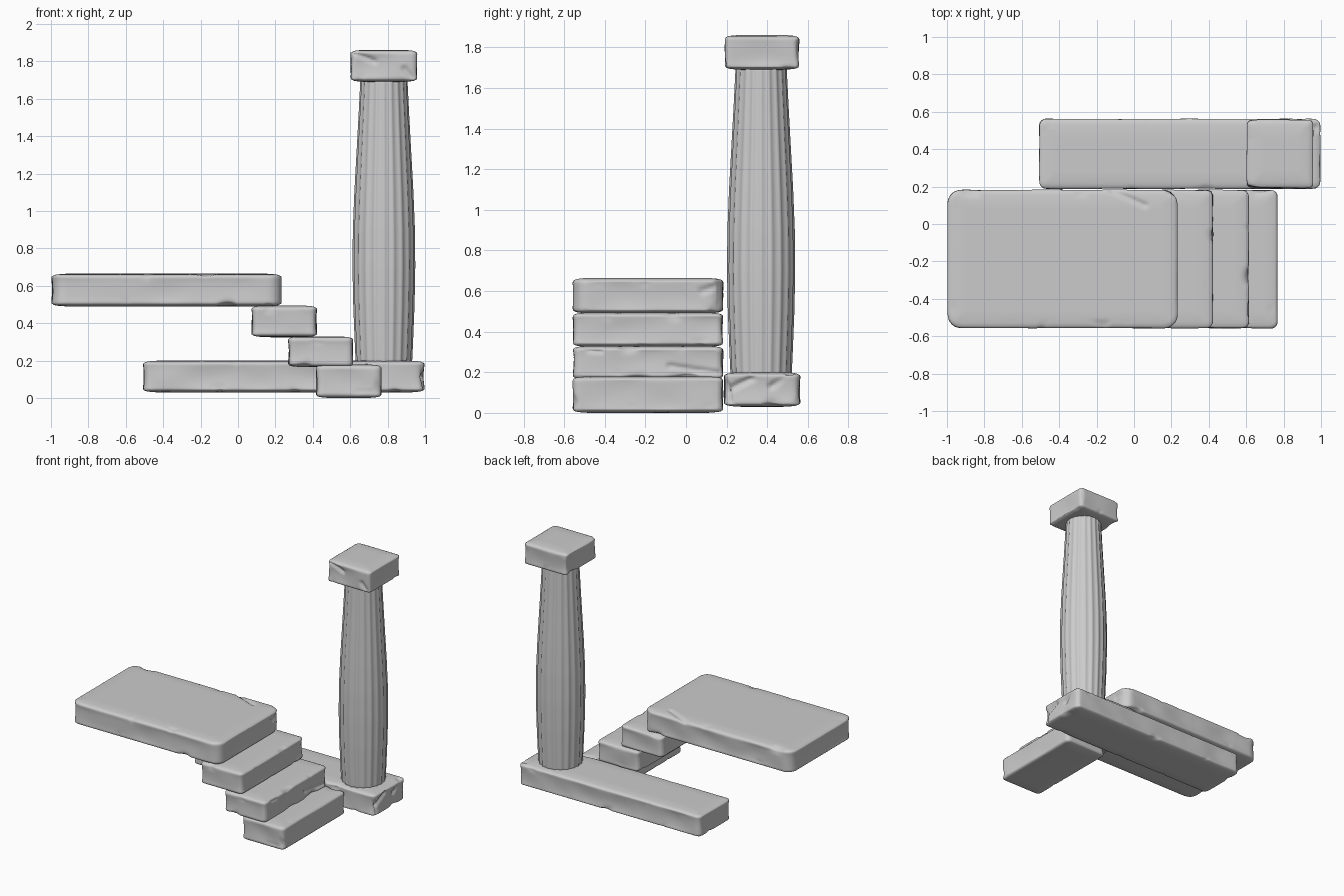
import bpy, bmesh, math
from mathutils import Vector, noise
from mathutils.geometry import intersect_point_line

if "Cube" in bpy.data.objects:
    bpy.data.objects.remove(bpy.data.objects["Cube"])


def add_object(name, bm):
    mesh = bpy.data.meshes.new(name)
    bm.to_mesh(mesh)
    bm.free()
    ob = bpy.data.objects.new(name, mesh)
    bpy.context.collection.objects.link(ob)
    return ob


def smooth(ob):
    for p in ob.data.polygons:
        p.use_smooth = True


def slab(name, lo, hi, corner=0.04, cracks=()):
    """Worn stone block; cracks are (start, end, width, depth) in world space."""
    lo, hi = Vector(lo), Vector(hi)
    mid, half = (lo + hi) / 2, (hi - lo) / 2
    bm = bmesh.new()
    bmesh.ops.create_cube(bm, size=2)
    bmesh.ops.scale(bm, vec=half, verts=bm.verts)
    upright = [e for e in bm.edges if abs(e.verts[0].co.z - e.verts[1].co.z) > 0.01]
    bmesh.ops.bevel(bm, geom=upright, offset=corner, segments=5, profile=0.5, affect='EDGES')
    rims = [e for e in bm.edges if e.calc_face_angle(0) > 1]
    bmesh.ops.bevel(bm, geom=rims, offset=0.02, segments=3, profile=0.5, affect='EDGES')
    ob = add_object(name, bm)
    ob.location = mid

    # even dense skin for the weathering
    mod = ob.modifiers.new("skin", 'REMESH')
    mod.mode = 'VOXEL'
    mod.voxel_size = 0.011
    dg = bpy.context.evaluated_depsgraph_get()
    skin = bpy.data.meshes.new_from_object(ob.evaluated_get(dg))
    ob.modifiers.clear()
    ob.data = skin
    skin.name = name

    normals = [v.normal.copy() for v in skin.vertices]
    for v, n in zip(skin.vertices, normals):
        p = v.co.copy()
        w = p + mid
        gap = Vector((half.x - abs(p.x), half.y - abs(p.y), half.z - abs(p.z)))
        side = 1 - abs(n.z)
        # hollowed sides, uneven along their length
        wave = 0.6 + 0.8 * noise.noise(w * 5)
        inward = 0.012 * side * (1 - (p.z / half.z) ** 2) * wave
        # horizontal faces fall away gently towards the rim
        rim = max(0, 1 - min(gap.x, gap.y) / 0.1)
        v.co.z -= math.copysign(0.009 * rim ** 2, p.z) * (1 - side)
        # small irregular edge chips
        near_edge = max(0, 1 - sorted(gap)[1] / 0.05)
        inward += 0.035 * near_edge * max(0, noise.noise(w * 9 + Vector((3, 7, 1))) - 0.3)
        # cracks
        for a, b, width, depth in cracks:
            q, t = intersect_point_line(w, Vector(a), Vector(b))
            q = Vector(a).lerp(Vector(b), min(1, max(0, t)))
            inward += depth * max(0, 1 - (w - q).length / width)
        v.co -= n * inward
    smooth(ob)
    return ob


def column(name, x, y, profile, flutes=20, per_flute=6, rings=40):
    """Fluted shaft with a swelling profile of (z, radius)."""
    bm = bmesh.new()
    n = flutes * per_flute
    z0, z1 = profile[0][0], profile[-1][0]
    prev, first = None, None
    for i in range(rings + 1):
        z = z0 + (z1 - z0) * i / rings
        for (za, ra), (zb, rb) in zip(profile, profile[1:]):
            if z <= zb + 1e-6:
                r = ra + (rb - ra) * (z - za) / (zb - za)
                break
        ring = []
        for k in range(n):
            a = 2 * math.pi * k / n
            rr = r * (1 - 0.045 * abs(math.sin(a * flutes / 2)))
            ring.append(bm.verts.new((rr * math.cos(a), rr * math.sin(a), z)))
        if prev:
            for k in range(n):
                j = (k + 1) % n
                bm.faces.new((prev[k], prev[j], ring[j], ring[k]))
        first = first or ring
        prev = ring
    bm.faces.new(first[::-1])
    bm.faces.new(prev)
    ob = add_object(name, bm)
    ob.location = (x, y, 0)
    smooth(ob)
    return ob


# landing and the three steps leading up to it
slab("landing", (-1, -0.56, 0.49), (0.235, 0.185, 0.665), 0.075,
     [((-0.12, 0.18, 0.66), (0.06, 0.10, 0.665), 0.02, 0.012),
      ((0.24, 0.08, 0.60), (0.24, 0.17, 0.63), 0.025, 0.012)])
slab("upper_step", (0.07, -0.56, 0.325), (0.425, 0.185, 0.495), 0.035)
slab("middle_step", (0.265, -0.56, 0.165), (0.618, 0.185, 0.33), 0.035,
     [((0.615, -0.08, 0.23), (0.615, 0.17, 0.195), 0.02, 0.014),
      ((0.615, -0.48, 0.31), (0.615, -0.42, 0.305), 0.018, 0.012)])
slab("lower_step", (0.415, -0.56, 0.0), (0.77, 0.185, 0.18), 0.035)

# beam under the column
slab("base_beam", (-0.51, 0.185, 0.03), (1.0, 0.565, 0.2), 0.04,
     [((1, 0.2, 0.11), (1, 0.32, 0.17), 0.022, 0.018),
      ((1, 0.42, 0.13), (0.97, 0.52, 0.2), 0.022, 0.018),
      ((1, 0.2, 0.14), (1, 0.22, 0.05), 0.02, 0.014)])

# column shaft and its square cap
column("column_shaft", 0.78, 0.37,
       [(0.17, 0.150), (0.3, 0.156), (0.5, 0.164), (0.7, 0.168), (0.9, 0.166),
        (1.1, 0.158), (1.3, 0.147), (1.5, 0.136), (1.72, 0.125)])
slab("column_cap", (0.60, 0.19, 1.69), (0.96, 0.56, 1.862), 0.025,
     [((0.62, 0.19, 1.85), (0.73, 0.19, 1.80), 0.02, 0.016),
      ((0.89, 0.19, 1.76), (0.93, 0.19, 1.71), 0.022, 0.014)])
